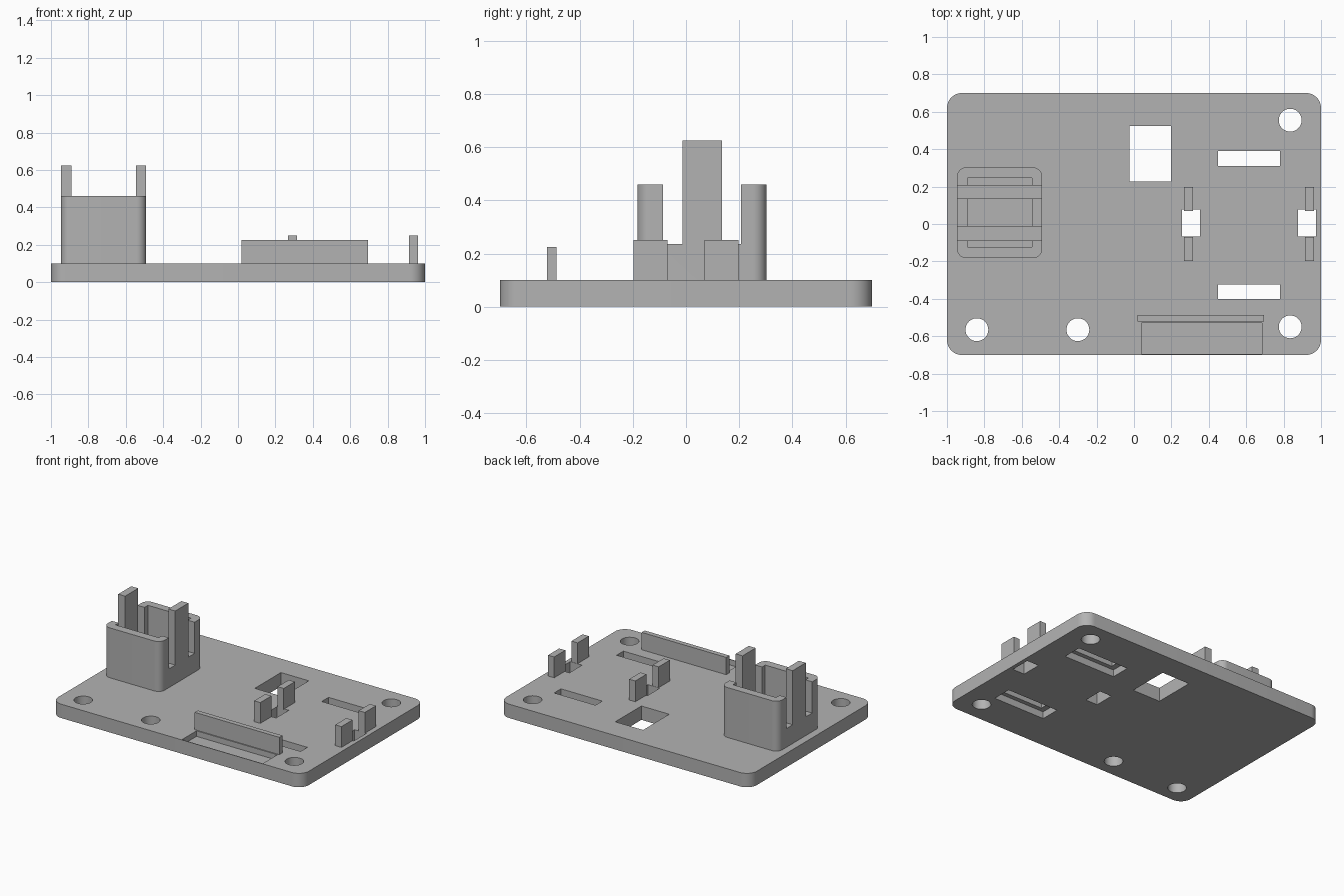
import bpy, math

cube = bpy.data.objects.get("Cube")
if cube:
    bpy.data.objects.remove(cube)

grey = bpy.data.materials.new("plain grey")
grey.use_nodes = True
grey.diffuse_color = (0.45, 0.45, 0.45, 1)
grey.node_tree.nodes["Principled BSDF"].inputs["Base Color"].default_value = (0.45, 0.45, 0.45, 1)


def prism(name, outline, z0, z1):
    """Extrude a counter-clockwise outline from z0 to z1."""
    n = len(outline)
    verts = [(x, y, z) for z in (z0, z1) for x, y in outline]
    faces = [list(range(n))[::-1], list(range(n, 2 * n))]
    faces += [[i, (i + 1) % n, (i + 1) % n + n, i + n] for i in range(n)]
    mesh = bpy.data.meshes.new(name)
    mesh.from_pydata(verts, [], faces)
    mesh.materials.append(grey)
    obj = bpy.data.objects.new(name, mesh)
    bpy.context.collection.objects.link(obj)
    return obj


def box(name, x0, x1, y0, y1, z0, z1):
    return prism(name, [(x0, y0), (x1, y0), (x1, y1), (x0, y1)], z0, z1)


def arc(cx, cy, r, start, sweep, steps):
    angles = [math.radians(start + sweep * i / steps) for i in range(steps + 1)]
    return [(cx + r * math.cos(a), cy + r * math.sin(a)) for a in angles]


def rounded_box(name, x0, x1, y0, y1, z0, z1, r):
    corners = [(x0 + r, y0 + r, 180), (x1 - r, y0 + r, 270),
               (x1 - r, y1 - r, 0), (x0 + r, y1 - r, 90)]
    outline = [p for cx, cy, a in corners for p in arc(cx, cy, r, a, 90, 10)]
    return prism(name, outline, z0, z1)


def cut(obj, cutter):
    """Subtract the cutter for good and discard it."""
    mod = obj.modifiers.new("cut", 'BOOLEAN')
    mod.operation, mod.solver, mod.object = 'DIFFERENCE', 'EXACT', cutter
    bpy.context.view_layer.update()
    result = bpy.data.meshes.new_from_object(
        obj.evaluated_get(bpy.context.evaluated_depsgraph_get()))
    obj.modifiers.clear()
    obj.data = result
    bpy.data.objects.remove(cutter)


TOP = 0.1

# Base plate
plate = rounded_box("base_plate", -1, 1, -0.7, 0.7, 0, TOP, 0.08)

# Round mounting holes
for x, y in [(0.835, 0.555), (0.835, -0.55), (-0.84, -0.565), (-0.3, -0.565)]:
    cut(plate, prism("hole_cutter", arc(x, y, 0.061, 0, 360, 48)[:-1], -1, 1))

# Square openings
for x0, x1, y0, y1 in [(-0.025, 0.197, 0.227, 0.525),
                       (0.257, 0.352, -0.068, 0.077),
                       (0.877, 0.972, -0.068, 0.077)]:
    cut(plate, box("opening_cutter", x0, x1, y0, y1, -1, 1))

# Long slots, with a wider recess underneath
for y in (0.35, -0.362):
    cut(plate, box("slot_cutter", 0.45, 0.78, y - 0.039, y + 0.039, -1, 1))
    cut(plate, box("recess_cutter", 0.41, 0.82, y - 0.07, y + 0.07, -1, 0.05))

# Shallow front tray and the wall behind it
cut(plate, box("tray_cutter", 0.04, 0.685, -0.695, -0.53, 0.06, 1))
box("tray_wall", 0.02, 0.695, -0.522, -0.487, TOP, 0.225)

# Clip posts in pairs on either side of the small openings
for side, x in (("inner", 0.267), ("outer", 0.914)):
    box(side + "_clip_front", x, x + 0.049, -0.197, -0.07, TOP, 0.25)
    box(side + "_clip_back", x, x + 0.049, 0.07, 0.197, TOP, 0.25)

# Holder block: open gap across the middle, hollow ends
X0, X1, T = -0.946, -0.491, 0.055
holder = rounded_box("holder", X0, X1, -0.183, 0.303, TOP, 0.46, 0.05)
cut(holder, box("gap_cutter", X0 - 1, X1 + 1, -0.087, 0.206, 0.235, 1))
cut(holder, box("hollow_cutter", X0 + T, X1 - T, -0.123, 0.246, 0.245, 1))

# Holder floor pad and the two tall spring posts
box("holder_floor", X0 + T, X1 - T, -0.014, 0.135, 0.235, 0.245)
box("right_post", X0, X0 + T, -0.014, 0.135, 0.235, 0.625)
box("left_post", X1 - T, X1, -0.014, 0.135, 0.235, 0.625)

# Smooth the rounded corners and holes, keep edges sharp
for obj in (plate, holder):
    bpy.ops.object.select_all(action='DESELECT')
    obj.select_set(True)
    bpy.context.view_layer.objects.active = obj
    bpy.ops.object.shade_smooth_by_angle(angle=math.radians(30))
